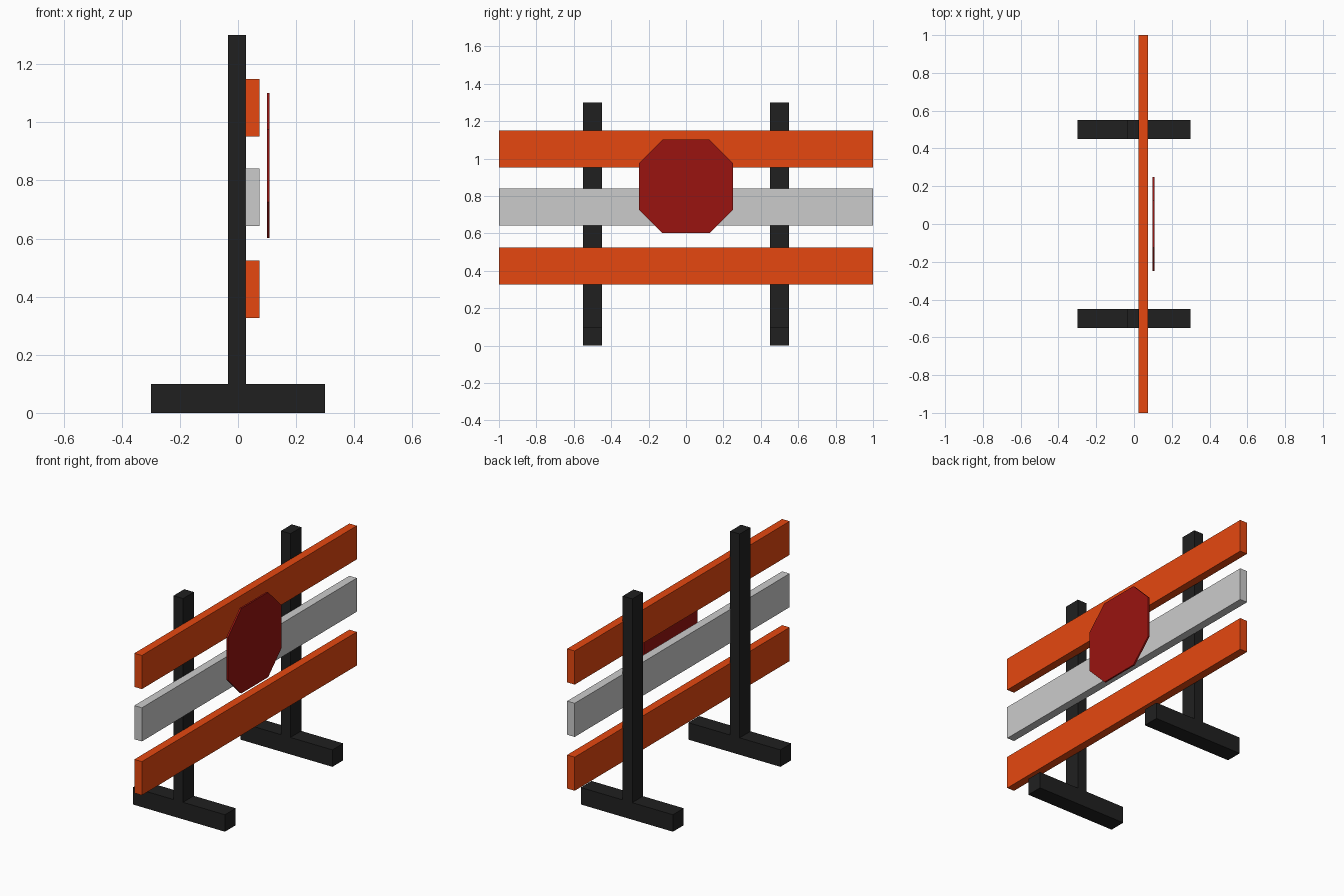
import bpy, bmesh, math
from mathutils import Matrix

if "Cube" in bpy.data.objects:
    bpy.data.objects.remove(bpy.data.objects["Cube"])


def material(name, rgb):
    m = bpy.data.materials.new(name)
    m.diffuse_color = (*rgb, 1)
    m.use_nodes = True
    m.node_tree.nodes["Principled BSDF"].inputs["Base Color"].default_value = m.diffuse_color
    return m


black = material("black", (0.0144, 0.0144, 0.0144))
orange = material("orange", (0.79, 0.064, 0.005))
red = material("dark_red", (0.32, 0.007, 0.005))


def finish(name, bm, mat):
    me = bpy.data.meshes.new(name)
    bm.to_mesh(me)
    bm.free()
    if mat:
        me.materials.append(mat)
    ob = bpy.data.objects.new(name, me)
    bpy.context.collection.objects.link(ob)
    return ob


def box(name, lo, hi, mat=None):
    bm = bmesh.new()
    size = [b - a for a, b in zip(lo, hi)]
    mid = [(a + b) / 2 for a, b in zip(lo, hi)]
    bmesh.ops.create_cube(bm, size=1, matrix=Matrix.Translation(mid) @ Matrix.Diagonal((*size, 1)))
    return finish(name, bm, mat)


# Two T-shaped stands: floor foot and upright post
for side, y in (("left", -0.5), ("right", 0.5)):
    box(f"{side}_foot", (-0.3, y - 0.05, 0), (0.3, y + 0.05, 0.1), black)
    box(f"{side}_post", (-0.035, y - 0.05, 0.1), (0.027, y + 0.05, 1.3), black)

# Three horizontal boards
for name, z, mat in (("lower_board", 0.425, orange), ("middle_board", 0.742, None), ("upper_board", 1.05, orange)):
    box(name, (0.025, -1, z - 0.099), (0.074, 1, z + 0.099), mat)

# Thin octagonal sign, floating just in front of the boards
bm = bmesh.new()
a, b = 0.25, 0.125
outline = [(a, b), (b, a), (-b, a), (-a, b), (-a, -b), (-b, -a), (b, -a), (a, -b)]
face = bm.faces.new([bm.verts.new((0.099, y, 0.851 + z)) for y, z in outline])
ext = bmesh.ops.extrude_face_region(bm, geom=[face])
bmesh.ops.translate(bm, vec=(0.01, 0, 0), verts=[g for g in ext["geom"] if isinstance(g, bmesh.types.BMVert)])
bmesh.ops.recalc_face_normals(bm, faces=bm.faces)
finish("octagon_sign", bm, red)
